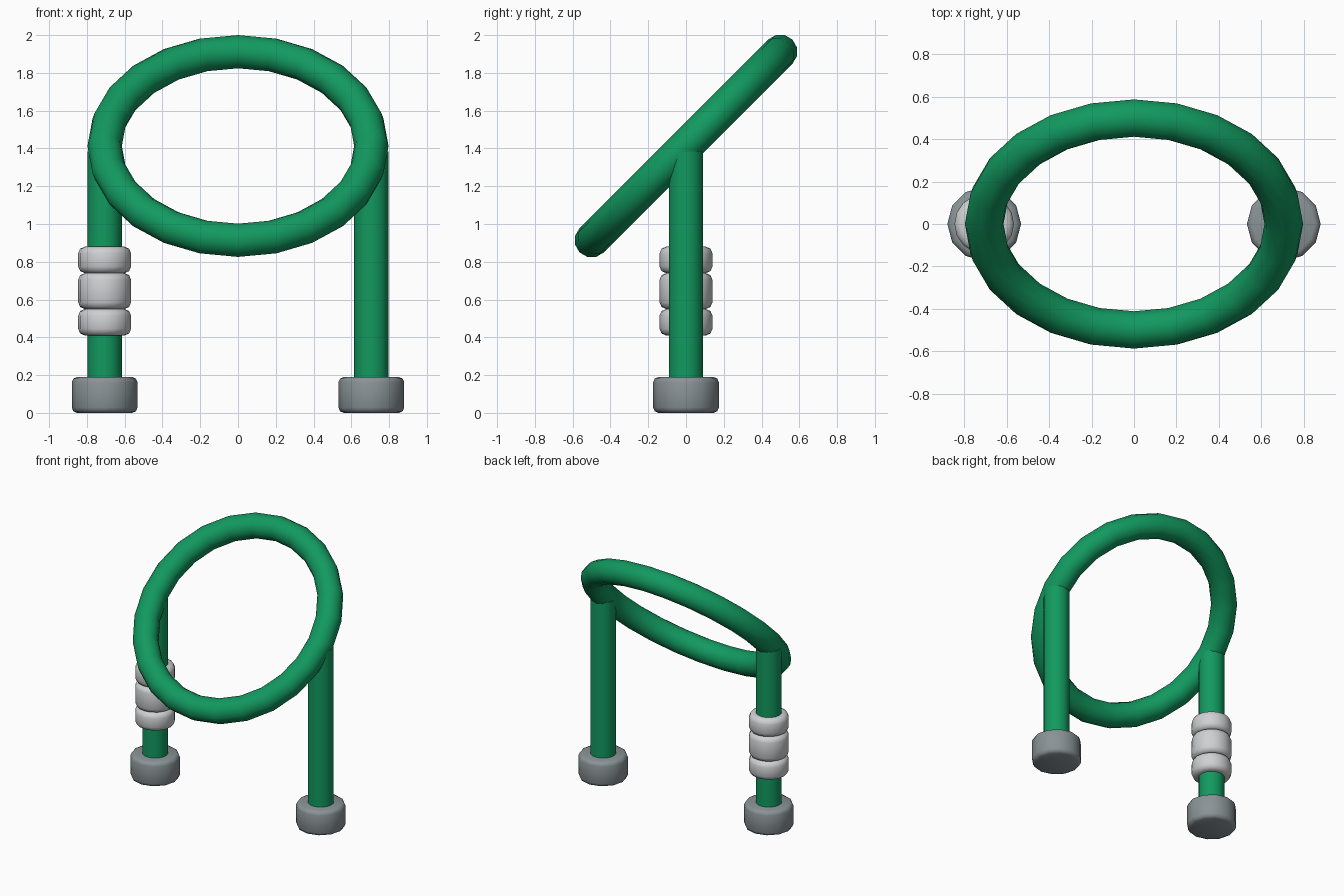
import bpy, bmesh, math

if "Cube" in bpy.data.objects:
    bpy.data.objects.remove(bpy.data.objects["Cube"])


def material(name, rgb):
    m = bpy.data.materials.new(name)
    m.diffuse_color = (*rgb, 1)
    m.use_nodes = True
    m.node_tree.nodes["Principled BSDF"].inputs["Base Color"].default_value = m.diffuse_color
    return m


GREEN = material("green paint", (0.006, 0.32, 0.115))
LIGHT = material("light grey", (0.62, 0.63, 0.64))
GREY = material("slate grey", (0.25, 0.29, 0.305))
X = 0.706      # post distance from centre
TUBE = 0.091   # tube radius


def smooth(ob, angle):
    bpy.ops.object.select_all(action='DESELECT')
    ob.select_set(True)
    bpy.context.view_layer.objects.active = ob
    bpy.ops.object.shade_smooth_by_angle(angle=math.radians(angle))


def lathe(name, profile, sides, x, mat, angle=50):
    """Closed turned solid from (radius, z) points, standing at x."""
    bm = bmesh.new()
    rings = [[bm.verts.new((r * math.cos(2 * math.pi * i / sides),
                            r * math.sin(2 * math.pi * i / sides), z))
              for i in range(sides)] for r, z in profile]
    for a, b in zip(rings, rings[1:]):
        for i in range(sides):
            j = (i + 1) % sides
            bm.faces.new((a[i], a[j], b[j], b[i]))
    bm.faces.new(rings[0][::-1])
    bm.faces.new(rings[-1])
    me = bpy.data.meshes.new(name)
    bm.to_mesh(me)
    bm.free()
    me.materials.append(mat)
    ob = bpy.data.objects.new(name, me)
    bpy.context.collection.objects.link(ob)
    ob.location.x = x
    smooth(ob, angle)
    return ob


def rounded(r, z0, z1, b):
    """Profile of a drum with rounded rims."""
    k = b * 0.3
    return [(r - b, z0), (r - k, z0 + k), (r, z0 + b),
            (r, z1 - b), (r - k, z1 - k), (r - b, z1)]


# Tilted ring
bpy.ops.mesh.primitive_torus_add(major_radius=X, minor_radius=TUBE,
                                 major_segments=24, minor_segments=12,
                                 location=(0, 0, 1.413),
                                 rotation=(math.radians(45), 0, 0))
ring = bpy.context.object
ring.name = "tilted_ring"
ring.data.materials.append(GREEN)
smooth(ring, 60)

# Posts and feet
for side, s in (("left", -1), ("right", 1)):
    lathe(side + "_post", [(TUBE, 0.12), (TUBE, 1.385)], 16, s * X, GREEN)
    lathe(side + "_foot", rounded(0.174, 0, 0.19, 0.028), 12, s * X, GREY)

# Three padded collars on the left post
for name, z0, z1 in (("lower", 0.41, 0.55), ("middle", 0.55, 0.74), ("upper", 0.74, 0.88)):
    lathe(name + "_collar", rounded(0.14, z0, z1, 0.035), 16, -X, LIGHT)
